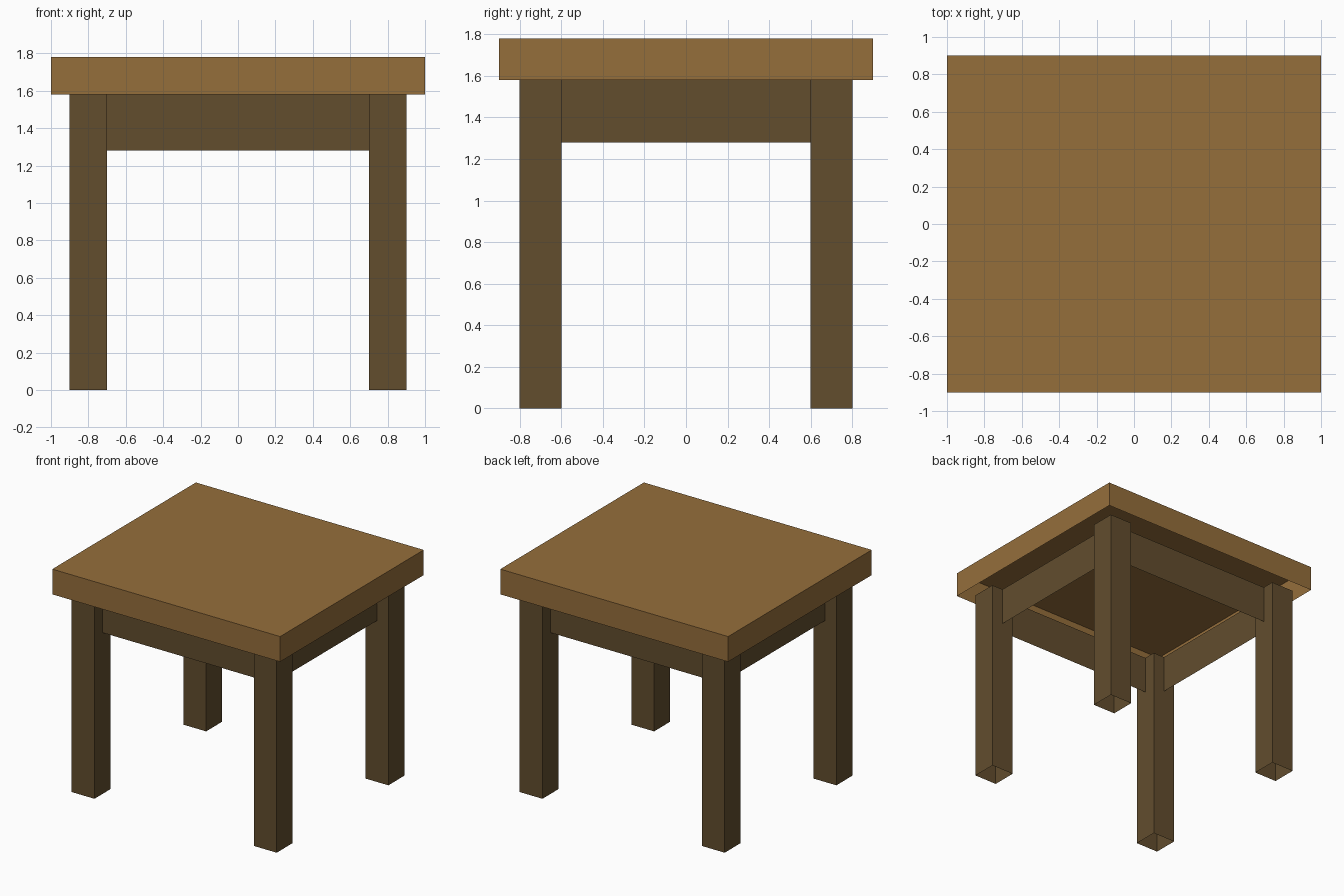
import bpy, bmesh
from mathutils import Vector

if "Cube" in bpy.data.objects:
    bpy.data.objects.remove(bpy.data.objects["Cube"])


def material(name, rgb):
    m = bpy.data.materials.new(name)
    m.diffuse_color = (*rgb, 1)
    m.use_nodes = True
    m.node_tree.nodes["Principled BSDF"].inputs["Base Color"].default_value = m.diffuse_color
    return m


top_wood = material("light_wood", (0.30, 0.156, 0.044))
leg_wood = material("dark_wood", (0.122, 0.074, 0.027))


def box(name, lo, hi, mat, open_dirs=()):
    """Box between two corners; faces whose normals are in open_dirs are left out."""
    lo, hi = Vector(lo), Vector(hi)
    bm = bmesh.new()
    bmesh.ops.create_cube(bm, size=1)
    skip = [f for f in bm.faces
            if any(f.normal.dot(Vector(d)) > 0.9 for d in open_dirs)]
    bmesh.ops.delete(bm, geom=skip, context='FACES')
    bmesh.ops.scale(bm, vec=hi - lo, verts=bm.verts)
    return finish(name, bm, (lo + hi) / 2, mat)


def panel(name, half_width, offset, side, z0, z1, mat):
    """Single upright sheet facing outward along the side direction."""
    side = Vector(side)
    along = Vector((-side.y, side.x, 0)) * half_width
    up = Vector((0, 0, (z1 - z0) / 2))
    bm = bmesh.new()
    bm.faces.new([bm.verts.new(p) for p in
                  (-along - up, along - up, along + up, -along + up)])
    return finish(name, bm, side * offset + Vector((0, 0, (z0 + z1) / 2)), mat)


def finish(name, bm, location, mat):
    mesh = bpy.data.meshes.new(name)
    bm.normal_update()
    bm.to_mesh(mesh)
    bm.free()
    mesh.materials.append(mat)
    obj = bpy.data.objects.new(name, mesh)
    obj.location = location
    bpy.context.collection.objects.link(obj)
    return obj


UP, DOWN = (0, 0, 1), (0, 0, -1)

# Table top: a shell with an open underside
box("table_top", (-1, -0.9, 1.58), (1, 0.9, 1.78), top_wood, [DOWN])

# Legs: square tubes, open at the ends
for y_name, y in (("front", -0.7), ("back", 0.7)):
    for x_name, x in (("left", -0.8), ("right", 0.8)):
        box(f"{y_name}_{x_name}_leg", (x - 0.1, y - 0.1, 0),
            (x + 0.1, y + 0.1, 1.58), leg_wood, [UP, DOWN])

# Aprons: thin sheets between the legs, on the leg centre lines
for name, half, offset, side in (("front", 0.7, 0.7, (0, -1, 0)),
                                 ("back", 0.7, 0.7, (0, 1, 0)),
                                 ("left", 0.6, 0.8, (-1, 0, 0)),
                                 ("right", 0.6, 0.8, (1, 0, 0))):
    panel(f"{name}_apron", half, offset, side, 1.28, 1.58, leg_wood)
